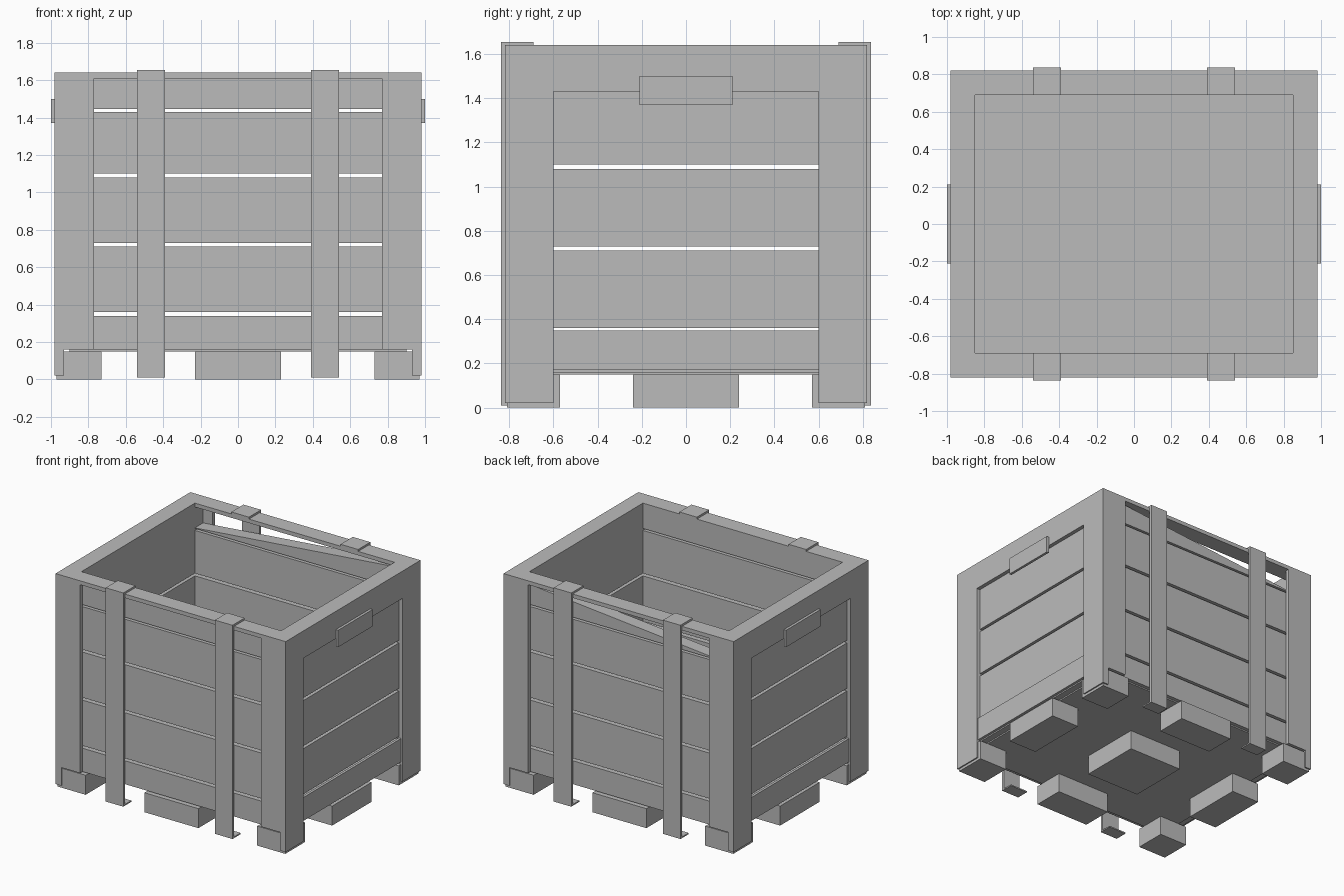
import bpy
import bmesh

cube = bpy.data.objects.get("Cube")
if cube:
    bpy.data.objects.remove(cube, do_unlink=True)

grey = bpy.data.materials.new("plain grey")
grey.use_nodes = True
COLOR = (0.5, 0.5, 0.5, 1)
grey.diffuse_color = COLOR
grey.node_tree.nodes["Principled BSDF"].inputs["Base Color"].default_value = COLOR


def finish(name, bm):
    bmesh.ops.recalc_face_normals(bm, faces=bm.faces)
    mesh = bpy.data.meshes.new(name)
    bm.to_mesh(mesh)
    bm.free()
    mesh.materials.append(grey)
    obj = bpy.data.objects.new(name, mesh)
    bpy.context.collection.objects.link(obj)
    return obj


def prism(name, outline, depth):
    """Extrude a closed 3D outline along a vector."""
    bm = bmesh.new()
    face = bm.faces.new([bm.verts.new(p) for p in outline])
    ext = bmesh.ops.extrude_face_region(bm, geom=[face], use_keep_orig=True)
    moved = [v for v in ext["geom"] if isinstance(v, bmesh.types.BMVert)]
    bmesh.ops.translate(bm, verts=moved, vec=depth)
    return finish(name, bm)


def box(name, x, y, z):
    """Box from (min, max) ranges."""
    corners = [(x[0], y[0], z[0]), (x[1], y[0], z[0]),
               (x[1], y[1], z[0]), (x[0], y[1], z[0])]
    return prism(name, corners, (0, 0, z[1] - z[0]))


def span(sign, a, b):
    return tuple(sorted((sign * a, sign * b)))


BOARDS = [(0.16, 0.34), (0.36, 0.71), (0.73, 1.08), (1.10, 1.43)]
ENDS = ((-1, "front"), (1, "back"))
SIDES = ((-1, "right"), (1, "left"))

# Floor deck
box("floor", (-0.9, 0.9), (-0.76, 0.76), (0.15, 0.18))

# Front and back walls
for sy, end in ENDS:
    for i, z in enumerate(BOARDS):
        box(f"{end}_board_{i + 1}", (-0.93, 0.93), span(sy, 0.69, 0.79), z)
    for sx, side in SIDES:
        box(f"{end}_{side}_post", span(sx, 0.77, 0.975), span(sy, 0.79, 0.82), (0.16, 1.61))
        # Metal strap, folded over the rim and under the base
        sxr = span(sx, 0.39, 0.54)
        box(f"{end}_{side}_strap", sxr, span(sy, 0.82, 0.838), (0.02, 1.65))
        box(f"{end}_{side}_strap_top", sxr, span(sy, 0.69, 0.838), (1.64, 1.655))
        box(f"{end}_{side}_strap_foot", sxr, span(sy, 0.74, 0.838), (0.01, 0.02))

# Top boards: the front one is whole, the back one is split diagonally
box("front_top_board", (-0.93, 0.93), (-0.79, -0.69), (1.445, 1.61))
prism("back_top_board", [(-0.9, 0.69, 1.445), (0.9, 0.69, 1.445), (0.9, 0.69, 1.61)], (0, 0.1, 0))

# Side walls
for sx, side in SIDES:
    for i, z in enumerate(BOARDS):
        box(f"{side}_side_board_{i + 1}", span(sx, 0.85, 0.95), (-0.69, 0.69), z)
    box(f"{side}_bottom_rail", span(sx, 0.95, 0.97), (-0.82, 0.82), (0.17, 0.35))
    box(f"{side}_top_rail", span(sx, 0.85, 0.98), (-0.82, 0.82), (1.43, 1.61))
    box(f"{side}_label_plate", span(sx, 0.98, 1.0), (-0.21, 0.21), (1.37, 1.50))
    for sy, end in ENDS:
        box(f"{side}_side_{end}_post", span(sx, 0.93, 0.98), span(sy, 0.60, 0.82), (0.02, 1.43))

# Mitred top rim
OUT_X, OUT_Y, IN_X, IN_Y = 0.98, 0.82, 0.85, 0.69
for s, end in ENDS:
    prism(f"{end}_rim", [(-OUT_X, s * OUT_Y, 1.61), (OUT_X, s * OUT_Y, 1.61),
                         (IN_X, s * IN_Y, 1.61), (-IN_X, s * IN_Y, 1.61)], (0, 0, 0.03))
for s, side in SIDES:
    prism(f"{side}_rim", [(s * OUT_X, -OUT_Y, 1.61), (s * OUT_X, OUT_Y, 1.61),
                          (s * IN_X, IN_Y, 1.61), (s * IN_X, -IN_Y, 1.61)], (0, 0, 0.03))

# Pallet blocks in a three by three grid
for i, x in enumerate([(-0.97, -0.73), (-0.23, 0.23), (0.73, 0.97)]):
    for j, y in enumerate([(-0.81, -0.57), (-0.24, 0.24), (0.57, 0.81)]):
        box(f"pallet_block_{i + 1}_{j + 1}", x, y, (0.0, 0.15))
